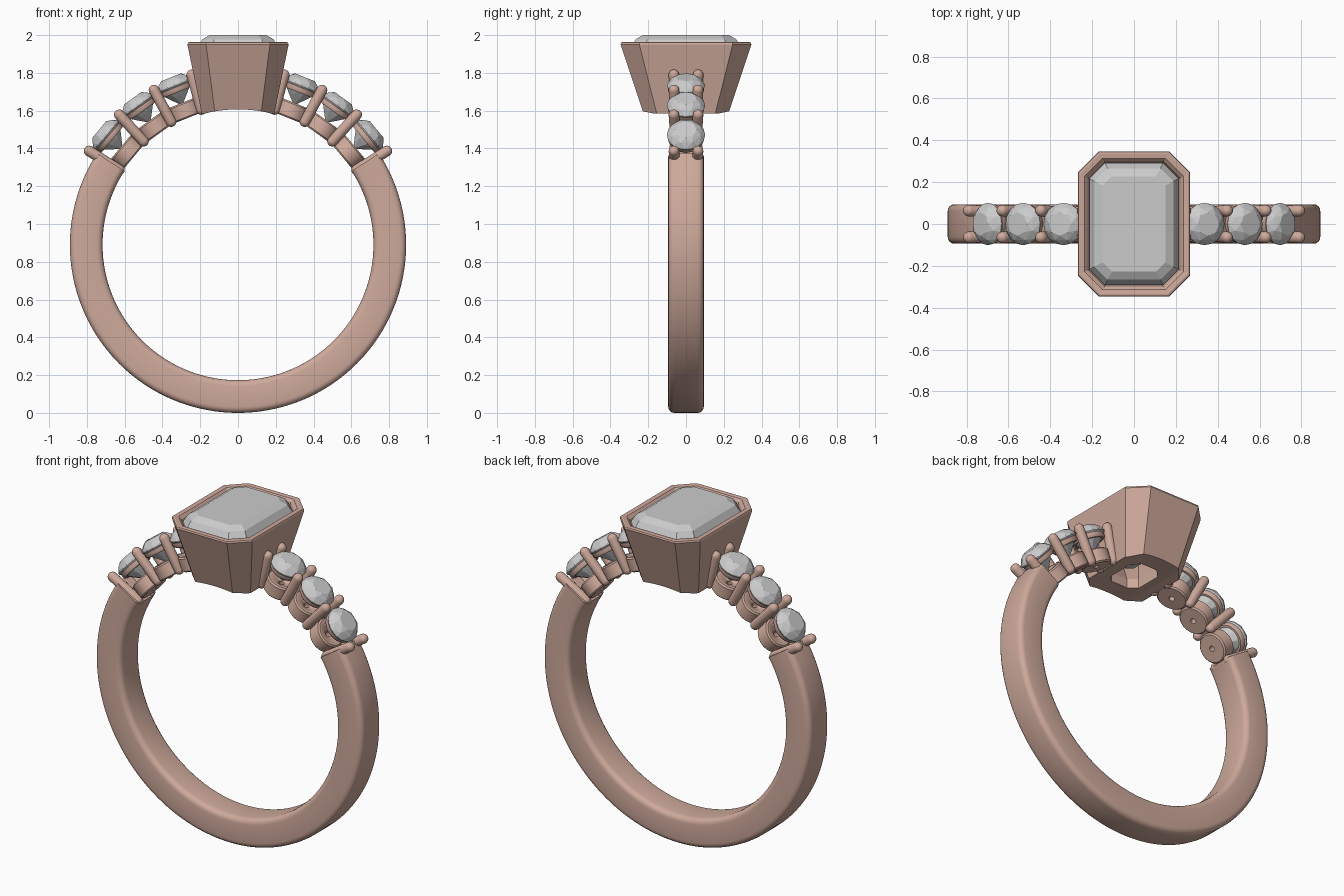
import bpy, bmesh
from math import sin, cos, pi, radians
from mathutils import Matrix, Vector

if "Cube" in bpy.data.objects:
    bpy.data.objects.remove(bpy.data.objects["Cube"])

CZ, R_OUT, R_IN, HALF_W = 0.89, 0.89, 0.717, 0.094

gold = bpy.data.materials.new("rose_gold")
gold.diffuse_color = (0.62, 0.40, 0.33, 1)
gold.use_nodes = True
gold.node_tree.nodes["Principled BSDF"].inputs["Base Color"].default_value = gold.diffuse_color


def finish(name, bm, mat=None, smooth=None, matrix=None):
    bmesh.ops.recalc_face_normals(bm, faces=bm.faces[:])
    mesh = bpy.data.meshes.new(name)
    bm.to_mesh(mesh)
    bm.free()
    ob = bpy.data.objects.new(name, mesh)
    bpy.context.collection.objects.link(ob)
    if matrix is not None:
        ob.matrix_world = matrix
    if mat:
        mesh.materials.append(mat)
    if smooth:
        mesh.shade_smooth()
        mesh.set_sharp_from_angle(angle=radians(smooth))
    return ob


def loft(rings, closed=False, caps=True):
    """Skin a list of equal-length point loops."""
    bm = bmesh.new()
    vs = [[bm.verts.new(p) for p in ring] for ring in rings]
    n = len(rings[0])
    pairs = list(zip(vs, vs[1:])) + ([(vs[-1], vs[0])] if closed else [])
    for a, b in pairs:
        for i in range(n):
            j = (i + 1) % n
            bm.faces.new((a[i], a[j], b[j], b[i]))
    if caps and not closed:
        bm.faces.new(vs[0])
        bm.faces.new(vs[-1])
    return bm


def hull(points):
    bm = bmesh.new()
    for p in points:
        bm.verts.new(p)
    bmesh.ops.convex_hull(bm, input=bm.verts[:])
    bmesh.ops.dissolve_limit(bm, angle_limit=0.01, verts=bm.verts[:], edges=bm.edges[:])
    return bm


def circle(r, z, n, turn=0.0):
    return [(r * cos(2 * pi * (i + turn) / n), r * sin(2 * pi * (i + turn) / n), z) for i in range(n)]


def octagon(hx, hy, c, z):
    return [(hx, -hy + c, z), (hx, hy - c, z), (hx - c, hy, z), (-hx + c, hy, z),
            (-hx, hy - c, z), (-hx, -hy + c, z), (-hx + c, -hy, z), (hx - c, -hy, z)]


def on_ring(angle, side):
    """Local z points outward from the finger centre at this angle."""
    return Matrix.Translation((0, 0, CZ)) @ Matrix.Rotation(side * radians(90 - angle), 4, 'Y')


# Band: rounded rectangle swept round the finger, open at the top
def band_section(a):
    pts = []
    mid, half = (R_OUT + R_IN) / 2, (R_OUT - R_IN) / 2
    c = 0.032
    for sx, sy, start in ((1, 1, 0), (-1, 1, 90), (-1, -1, 180), (1, -1, 270)):
        for k in range(5):
            t = radians(start + k * 22.5)
            r = mid + sx * (half - c) + c * cos(t)
            y = sy * (HALF_W - c) + c * sin(t)
            pts.append((r * cos(a), y, CZ + r * sin(a)))
    return pts


steps = 120
band = loft([band_section(radians(33 - 246 * i / steps)) for i in range(steps + 1)])
finish("band", band, gold, 40)

# Centre bezel: tapered octagonal cup, hollow, shaped to the finger below
bezel = finish("centre_bezel", loft([
    octagon(0.192, 0.225, 0.070, 1.585),
    octagon(0.268, 0.346, 0.099, 1.950),
    octagon(0.265, 0.343, 0.098, 1.960),
    octagon(0.258, 0.336, 0.095, 1.963),
    octagon(0.236, 0.314, 0.086, 1.960),
    octagon(0.222, 0.300, 0.080, 1.945),
    octagon(0.214, 0.293, 0.076, 1.920),
    octagon(0.175, 0.235, 0.065, 1.840),
    octagon(0.100, 0.125, 0.045, 1.660),
    octagon(0.100, 0.125, 0.045, 1.585),
], closed=True), gold)
bm = bmesh.new()
bmesh.ops.create_cone(bm, cap_ends=True, segments=128, radius1=R_IN, radius2=R_IN, depth=1,
                      matrix=Matrix.Translation((0, 0, CZ)) @ Matrix.Rotation(pi / 2, 4, 'X'))
cutter = finish("finger_cutter", bm)
cutter.hide_render = True
cutter.hide_set(True)
cut = bezel.modifiers.new("finger_cut", 'BOOLEAN')
cut.operation, cut.object, cut.solver = 'DIFFERENCE', cutter, 'EXACT'

# Centre stone: step-cut octagon
finish("centre_stone", hull(
    octagon(0.150, 0.228, 0.045, 2.000) + octagon(0.188, 0.266, 0.062, 1.978)
    + octagon(0.213, 0.292, 0.075, 1.935) + octagon(0.213, 0.292, 0.075, 1.920)
    + octagon(0.155, 0.220, 0.060, 1.820) + octagon(0.075, 0.120, 0.030, 1.720)
    + [(0, -0.06, 1.68), (0, 0.06, 1.68)]))


# Shoulder parts
def round_stone(name, m):
    pts = (circle(0.056, 0.955, 8) + circle(0.083, 0.938, 8, 0.5) + circle(0.101, 0.912, 16)
           + circle(0.101, 0.905, 16) + circle(0.055, 0.848, 8, 0.5) + [(0, 0, 0.795)])
    finish(name, hull(pts), matrix=m)


def lathe(name, profile, m):
    finish(name, loft([circle(r, z, 32) for r, z in profile], closed=True), gold, 40, m)


def prong(name, y_low, y_high, m):
    low, high, r = Vector((0, y_low, 0.742)), Vector((0, y_high, 0.932)), 0.028
    axis = (high - low).normalized()
    length = (high - low).length
    rings = []
    for base, start in ((0, -90), (length, 0)):
        for k in range(7):
            t = radians(start + 15 * k)
            rings.append(circle(max(r * cos(t), 0.001), base + r * sin(t), 16))
    local = Matrix.Translation(low) @ axis.to_track_quat('Z', 'Y').to_matrix().to_4x4()
    finish(name, loft(rings), gold, 40, m @ local)


for side, tag in ((1, "right"), (-1, "left")):
    for i, angle in enumerate((39.8, 54.3, 68.2), 1):
        m = on_ring(angle, side)
        round_stone(f"{tag}_stone_{i}", m)
        lathe(f"{tag}_cup_{i}", [(0.016, 0.722), (0.080, 0.722), (0.088, 0.730), (0.088, 0.800),
                                 (0.080, 0.808), (0.060, 0.808), (0.016, 0.780)], m)
        lathe(f"{tag}_collar_{i}", [(0.076, 0.868), (0.088, 0.868), (0.094, 0.876), (0.094, 0.896),
                                    (0.088, 0.903), (0.080, 0.903)], m)
    for i, angle in enumerate((32.2, 47.6, 61.5, 74.8), 1):
        for s, end in ((-1, "front"), (1, "back")):
            prong(f"{tag}_{end}_prong_{i}", s * 0.054, s * 0.064, on_ring(angle, side))
